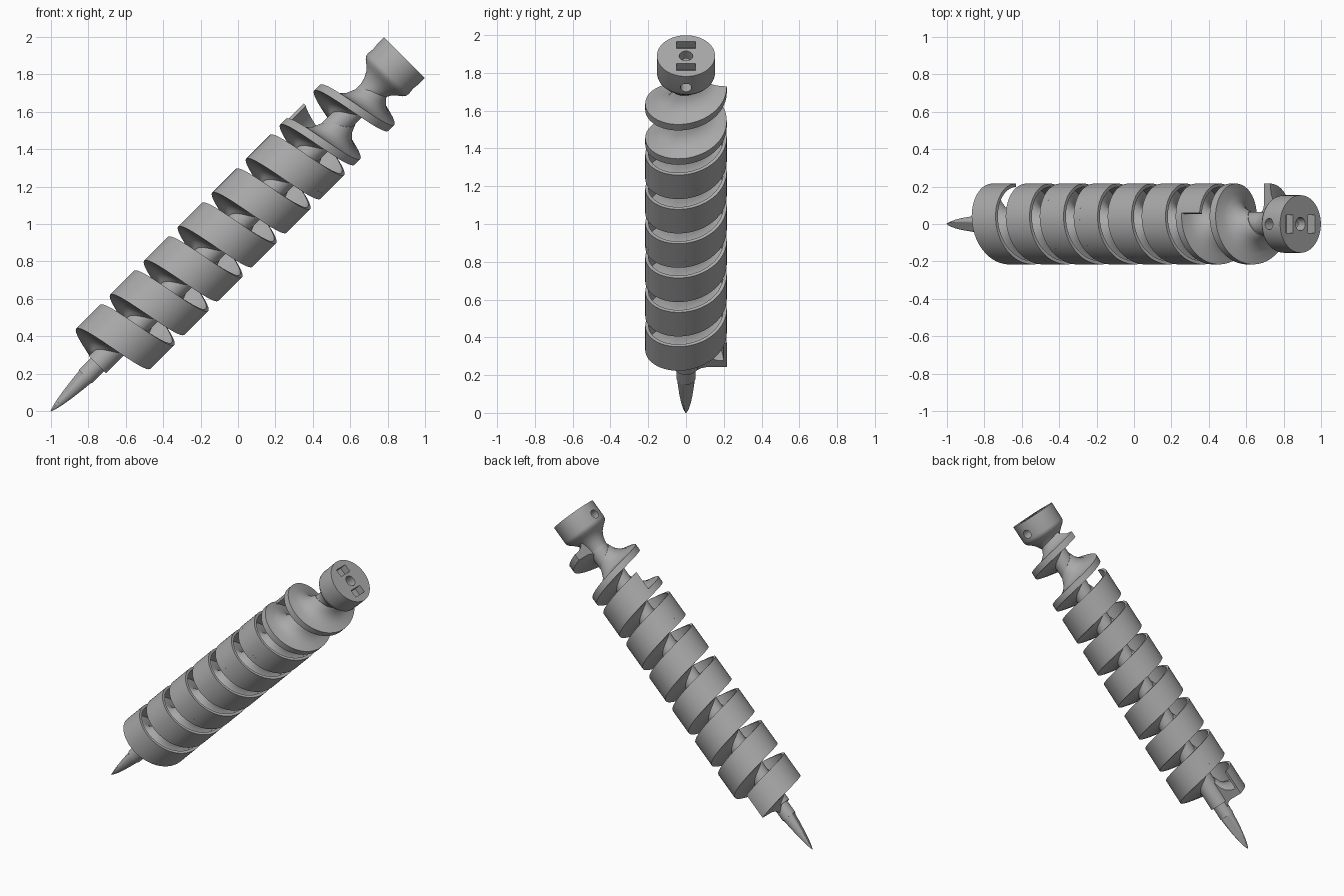
import bpy, bmesh, math
from mathutils import Matrix, Vector

cube = bpy.data.objects.get("Cube")
if cube:
    bpy.data.objects.remove(cube, do_unlink=True)

R = 0.216          # blade radius
PITCH = 0.257      # rise per turn
RISE0 = 0.407      # blade underside height at angle zero
START, TURNS = -math.pi / 2, 8
SEG = 64

# Local frame: z runs along the tool from its tip, leaning 45 degrees toward +x
k = math.sqrt(0.5)
TILT = Matrix(((-k, 0, k, -1), (0, -1, 0, 0), (k, 0, k, 0), (0, 0, 0, 1)))

steel = bpy.data.materials.new("grey_steel")
steel.use_nodes = True
grey = (0.4, 0.4, 0.4, 1)
steel.diffuse_color = grey
steel.node_tree.nodes["Principled BSDF"].inputs["Base Color"].default_value = grey


def make(name, bm):
    bmesh.ops.recalc_face_normals(bm, faces=bm.faces)
    mesh = bpy.data.meshes.new(name)
    bm.to_mesh(mesh)
    bm.free()
    mesh.materials.append(steel)
    obj = bpy.data.objects.new(name, mesh)
    bpy.context.collection.objects.link(obj)
    return obj


def loft(name, rings, closed=True):
    """Skin a list of equal closed rings and cap both ends."""
    bm = bmesh.new()
    loops = [[bm.verts.new(p) for p in ring] for ring in rings]
    n = len(loops[0])
    for a, b in zip(loops, loops[1:]):
        for i in range(n):
            j = (i + 1) % n
            bm.faces.new((a[i], a[j], b[j], b[i]))
    bm.faces.new(loops[0])
    bm.faces.new(loops[-1])
    return make(name, bm)


def circle(r, z):
    return [(r * math.cos(a), r * math.sin(a), z)
            for a in (2 * math.pi * i / SEG for i in range(SEG))]


def lathe(name, profile):
    return loft(name, [circle(r, z) for r, z in profile])


def helix(name, profile, a0, a1):
    """Sweep a (radius, height) section along the screw line."""
    steps = round((a1 - a0) / math.tau * SEG)
    rings = []
    for i in range(steps + 1):
        a = a0 + (a1 - a0) * i / steps
        z = RISE0 + PITCH * a / math.tau
        rings.append([(r * math.cos(a), r * math.sin(a), z + h) for r, h in profile])
    return loft(name, rings)


# Core shaft with the narrower collar below it
shaft = lathe("shaft", [(0.065, 0.35), (0.065, 2.42)])
collar = lathe("collar", [(0.05, 0.26), (0.05, 0.36)])

# Pointed tip: a rounded cone with two flats ground along its sides
tip_rings = []
for r, z in [(0.003, 0), (0.014, 0.03), (0.024, 0.07), (0.034, 0.13),
             (0.042, 0.2), (0.048, 0.27)]:
    flat = r * (0.55 + z)
    turn = Matrix.Rotation(math.radians(25), 3, 'Z')
    tip_rings.append([turn @ Vector((max(-flat, min(flat, x)), y, h))
                      for x, y, h in circle(r, z)])
tip = loft("pointed_tip", tip_rings)

# Screw blade, thickening toward the shaft
blade = helix("screw_blade",
              [(0.05, -0.03), (0.08, -0.008), (0.11, 0), (R, 0), (R, 0.045),
               (0.16, 0.052), (0.12, 0.07), (0.09, 0.1), (0.068, 0.15), (0.05, 0.15)],
              START, START + TURNS * math.tau)

# Upright outer wall on the blade rim, ending before the top turns
wall = helix("outer_wall", [(R - 0.018, 0.01), (R, 0), (R, 0.18), (R - 0.018, 0.18)],
             START, 6 * math.tau - math.radians(16))

# Head with flared neck
TOP = 2.673
head = lathe("head", [(0.06, 2.36), (0.066, 2.41), (0.075, 2.445), (0.093, 2.478),
                      (0.118, 2.503), (0.14, 2.52), (0.151, 2.535), (0.154, 2.55),
                      (0.154, TOP)])


def box_cutter(name, size, centre):
    bm = bmesh.new()
    bmesh.ops.create_cube(bm, size=1, matrix=Matrix.Translation(centre) @ Matrix.Diagonal((*size, 1)))
    return make(name, bm)


# Drive slots, centre hole and cross pin hole
cutters = [box_cutter("slot_cutter", (0.052, 0.098, 0.1), (side * 0.082, 0, TOP))
           for side in (-1, 1)]
cutters.append(lathe("centre_cutter", [(0.036, TOP - 0.09), (0.036, TOP + 0.05)]))
pin = lathe("pin_cutter", [(0.03, -0.3), (0.03, 0.3)])
pin.data.transform(Matrix.Translation((0, 0, 2.588)) @ Matrix.Rotation(math.pi / 2, 4, 'Y'))
cutters.append(pin)
for cutter in cutters:
    cutter.hide_render = True
    mod = head.modifiers.new("cut", 'BOOLEAN')
    mod.operation, mod.solver, mod.object = 'DIFFERENCE', 'EXACT', cutter
bpy.context.view_layer.update()
cut_mesh = bpy.data.meshes.new_from_object(
    head.evaluated_get(bpy.context.evaluated_depsgraph_get()))
head.modifiers.clear()
head.data = cut_mesh
for cutter in cutters:
    bpy.data.objects.remove(cutter, do_unlink=True)

# Lean every part into place and smooth the round surfaces
parts = [shaft, collar, tip, blade, wall, head]
bpy.ops.object.select_all(action='DESELECT')
for part in parts:
    part.data.transform(TILT)
    part.select_set(True)
bpy.context.view_layer.objects.active = head
bpy.ops.object.shade_smooth_by_angle(angle=math.radians(32))
